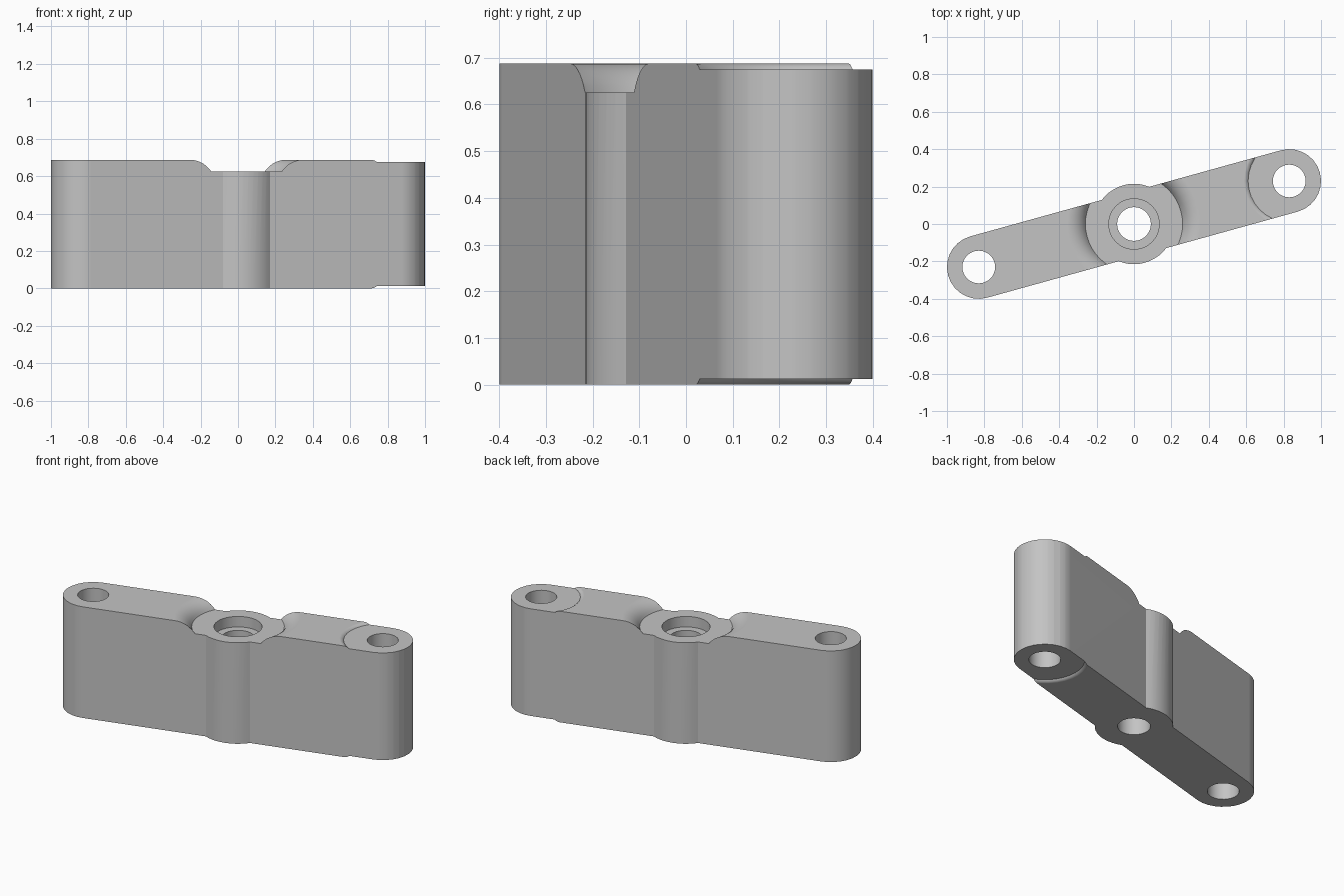
import bpy, bmesh
from math import sin, cos, acos, asin, sqrt, pi, atan2, hypot
from mathutils import Matrix

if "Cube" in bpy.data.objects:
    bpy.data.objects.remove(bpy.data.objects["Cube"])

TOP = 0.6875
END_X, END_Y, END_R = 0.83, 0.23, 0.17
BOSS_R, HOLE_R = 0.215, 0.0875
REACH, TILT = hypot(END_X, END_Y), atan2(END_Y, END_X)

metal = bpy.data.materials.new("plain grey")
metal.use_nodes = True
grey = (0.55, 0.55, 0.55, 1)
metal.diffuse_color = grey
metal.node_tree.nodes["Principled BSDF"].inputs["Base Color"].default_value = grey


def to_object(name, bm):
    bmesh.ops.recalc_face_normals(bm, faces=bm.faces)
    mesh = bpy.data.meshes.new(name)
    bm.to_mesh(mesh)
    bm.free()
    mesh.materials.append(metal)
    obj = bpy.data.objects.new(name, mesh)
    bpy.context.collection.objects.link(obj)
    return obj


def arc(cx, r, start, end, steps):
    angles = [start + (end - start) * i / steps for i in range(steps + 1)]
    return [(cx + r * cos(a), r * sin(a)) for a in angles]


def lathe(name, profile, x, y, sides=32):
    """Closed solid turned around a vertical axis."""
    bm = bmesh.new()
    verts = [bm.verts.new((r, 0, z)) for r, z in profile]
    edges = [bm.edges.new(pair) for pair in zip(verts, verts[1:])]
    bmesh.ops.spin(bm, geom=verts + edges, cent=(0, 0, 0), axis=(0, 0, 1),
                   angle=2 * pi, steps=sides, use_duplicate=False)
    bmesh.ops.remove_doubles(bm, verts=bm.verts, dist=0.00001)
    bmesh.ops.translate(bm, verts=bm.verts, vec=(x, y, 0))
    return to_object(name, bm)


def rounded_rim(r, drop, radius, steps):
    """Pocket wall from floor radius r, rolling over onto the top face."""
    first = acos(1 - drop / radius)
    width = radius * sin(first)
    pts = []
    for i in range(steps + 1):
        a = first * (1 - i / steps)
        pts.append((r + width - radius * sin(a), TOP + 0.0002 - radius * (1 - cos(a))))
    return pts + [(r + width, TOP + 0.1)]


# Bar outline: two round ends with a round boss bulging from the middle
a = asin(END_R / BOSS_R)
outline = (arc(REACH, END_R, -pi / 2, pi / 2, 14)
           + arc(0, BOSS_R, a, pi - a, 10)
           + arc(-REACH, END_R, pi / 2, 3 * pi / 2, 14)
           + arc(0, BOSS_R, pi + a, 2 * pi - a, 10))
bm = bmesh.new()
base = bm.faces.new([bm.verts.new((x, y, 0)) for x, y in outline])
extruded = bmesh.ops.extrude_face_region(bm, geom=[base], use_keep_orig=True)
top_verts = [v for v in extruded["geom"] if isinstance(v, bmesh.types.BMVert)]
bmesh.ops.translate(bm, verts=top_verts, vec=(0, 0, TOP))
bmesh.ops.rotate(bm, verts=bm.verts, matrix=Matrix.Rotation(TILT, 3, "Z"))
link_bar = to_object("link_bar", bm)

# Middle: through hole, counterbore and pocket
middle = [(0, -0.1), (0.09, -0.1), (0.09, 0.56), (0.135, 0.56), (0.135, 0.625)]
middle += rounded_rim(0.26, TOP - 0.625, 0.11, 7) + [(0, TOP + 0.1)]

# Left end: through hole with a shallow recess above and below
upper = [(HOLE_R, 0.675)] + rounded_rim(0.22, TOP - 0.675, 0.03, 4) + [(0, TOP + 0.1)]
recessed = [(r, TOP - z) for r, z in reversed(upper)] + upper

# Right end: plain through hole
plain = [(0, -0.1), (HOLE_R, -0.1), (HOLE_R, TOP + 0.1), (0, TOP + 0.1)]

cutters = [lathe("middle_cutter", middle, 0, 0, 48),
           lathe("left_end_cutter", recessed, END_X, END_Y),
           lathe("right_end_cutter", plain, -END_X, -END_Y)]
for cutter in cutters:
    mod = link_bar.modifiers.new(cutter.name, "BOOLEAN")
    mod.operation = "DIFFERENCE"
    mod.solver = "EXACT"
    mod.object = cutter

# Bake the cuts and drop the helpers
graph = bpy.context.evaluated_depsgraph_get()
cut_mesh = bpy.data.meshes.new_from_object(link_bar.evaluated_get(graph))
link_bar.modifiers.clear()
link_bar.data = cut_mesh
for cutter in cutters:
    bpy.data.objects.remove(cutter)

# Smooth round walls, crisp edges
for obj in bpy.context.selected_objects:
    obj.select_set(False)
link_bar.select_set(True)
bpy.context.view_layer.objects.active = link_bar
bpy.ops.object.shade_smooth_by_angle(angle=0.5)
weighted = link_bar.modifiers.new("Weighted Normal", "WEIGHTED_NORMAL")
weighted.keep_sharp = True
